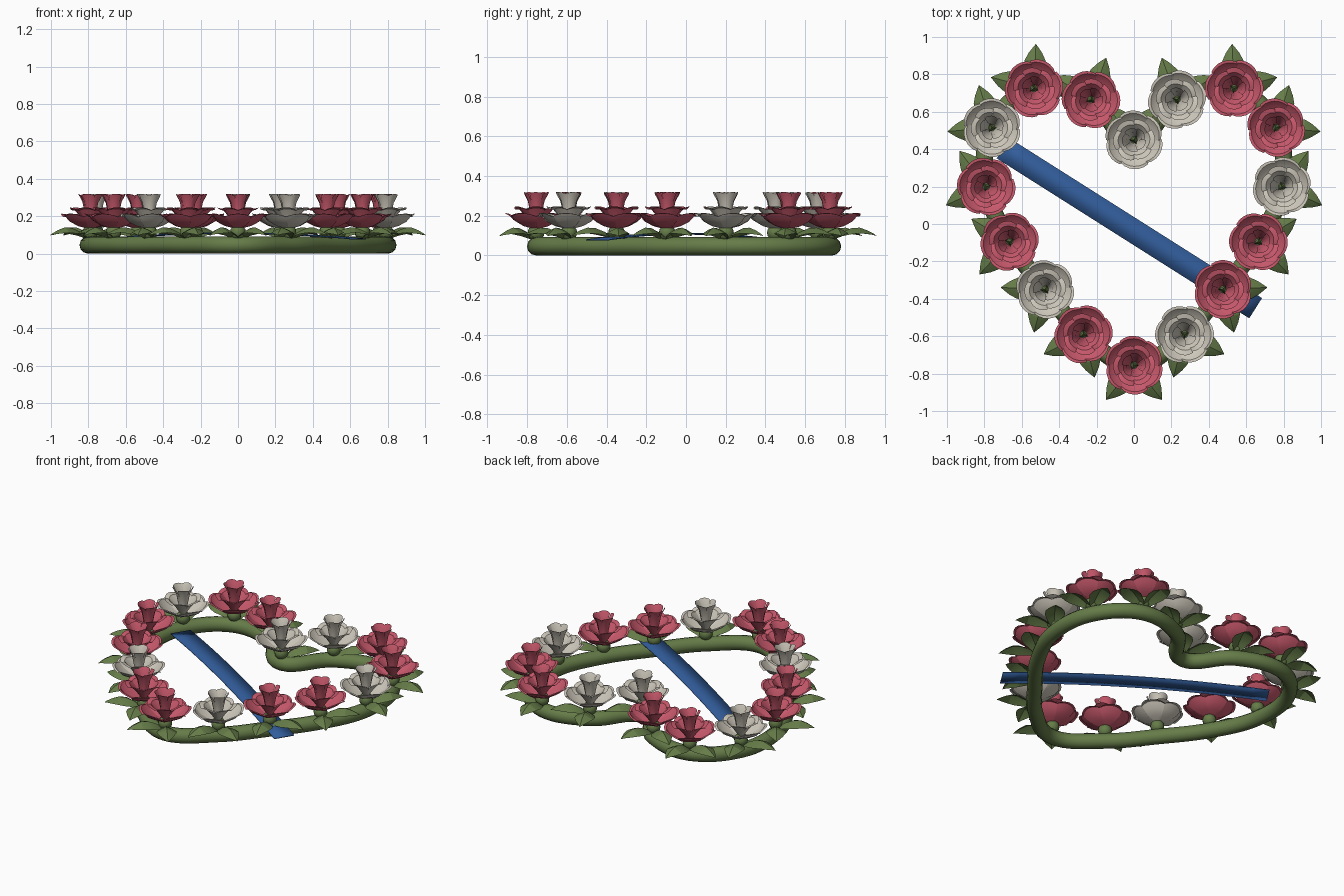
import bpy, bmesh, math
from mathutils import Vector, Matrix

cube = bpy.data.objects.get("Cube")
if cube:
    bpy.data.objects.remove(cube, do_unlink=True)


def material(name, rgb):
    m = bpy.data.materials.new(name)
    m.use_nodes = True
    m.diffuse_color = (*rgb, 1)
    bsdf = m.node_tree.nodes["Principled BSDF"]
    bsdf.inputs["Base Color"].default_value = (*rgb, 1)
    bsdf.inputs["Roughness"].default_value = 0.7
    return m


ROSE = material("rose_pink", (0.58, 0.1, 0.15))
CREAM = material("cream_white", (0.62, 0.58, 0.5))
GREEN = material("leaf_green", (0.13, 0.2, 0.065))
BLUE = material("ribbon_blue", (0.032, 0.11, 0.33))


def place(name, mesh, loc=(0, 0, 0), turn=0):
    obj = bpy.data.objects.new(name, mesh)
    obj.location = loc
    obj.rotation_euler.z = turn
    bpy.context.collection.objects.link(obj)
    return obj


def finish(bm, name, mats, angle=40):
    mesh = bpy.data.meshes.new(name)
    bm.to_mesh(mesh)
    bm.free()
    for m in mats:
        mesh.materials.append(m)
    mesh.shade_smooth()
    mesh.set_sharp_from_angle(angle=math.radians(angle))
    return mesh


def grid(bm, rows):
    """Skin a list of equally long point rows."""
    verts = [[bm.verts.new(p) for p in row] for row in rows]
    for a, b in zip(verts, verts[1:]):
        for i in range(len(a) - 1):
            bm.faces.new((a[i], a[i + 1], b[i + 1], b[i]))


def whorl(bm, profile, count, phase, ruffle):
    """Ring of overlapping petals following an (r, z) profile."""
    half = math.pi / count * 1.12
    steps = 6
    for k in range(count):
        mid = phase + k * math.tau / count
        rows = []
        for j, (r, z) in enumerate(profile):
            t = j / (len(profile) - 1)
            row = []
            for i in range(steps + 1):
                u = 2 * i / steps - 1
                a = mid + u * half * (1 - 0.1 * t * t)
                rr = r * (1 - 0.07 * t * u * u) + 0.004 * u * t
                row.append((rr * math.cos(a), rr * math.sin(a), z + ruffle * t * (0.5 - u * u)))
            rows.append(row)
        grid(bm, rows)


def flower_mesh(name, petal):
    bm = bmesh.new()
    # outer, middle and inner petals
    whorl(bm, [(.02, .135), (.07, .15), (.115, .175), (.142, .205), (.157, .205)], 6, 0, .018)
    whorl(bm, [(.02, .15), (.05, .195), (.085, .235), (.112, .24)], 6, math.pi / 6, .014)
    whorl(bm, [(.018, .15), (.03, .215), (.042, .275), (.064, .315)], 5, 0.3, .008)
    petal_faces = len(bm.faces)
    # bulb under the petals and small pointed heart inside the cup
    bmesh.ops.create_uvsphere(bm, u_segments=12, v_segments=8, radius=0.042,
                              matrix=Matrix.Translation((0, 0, .115)))
    bmesh.ops.create_cone(bm, cap_ends=True, segments=3, radius1=.026, radius2=.004, depth=.06,
                          matrix=Matrix.Translation((0, 0, .22)))
    bm.faces.ensure_lookup_table()
    for f in bm.faces[petal_faces:]:
        f.material_index = 1
    return finish(bm, name, [petal, GREEN], 35)


def leaf_mesh():
    bm = bmesh.new()
    spine = [(.01, .015, .085), (.06, .042, .118), (.11, .06, .138), (.15, .056, .14),
             (.19, .036, .126), (.22, .014, .11), (.237, .001, .098)]
    rows = []
    for r, w, z in spine:
        rows.append([(r, u * w, z - 0.5 * w * abs(u) ** 1.3) for u in (-1, -.5, 0, .5, 1)])
    grid(bm, rows)
    return finish(bm, "leaf", [GREEN], 20)


# flower positions around the heart, from the bottom tip up the left side to the cleft
half_heart = [(0, -.755), (.27, -.59), (.475, -.35), (.665, -.095), (.79, .2),
              (.76, .515), (.535, .725), (.23, .665), (0, .45)]
spots = half_heart + [(-x, y) for x, y in half_heart[-2:0:-1]]
cream_spots = {1, 4, 7, 8, 11, 14}
cream_spots.remove(11)
cream_spots.add(11)

# round heart-shaped frame
curve = bpy.data.curves.new("heart_path", "CURVE")
curve.dimensions = "3D"
curve.bevel_depth = 0.046
curve.bevel_resolution = 4
curve.resolution_u = 8
spline = curve.splines.new("BEZIER")
spline.bezier_points.add(len(spots) - 1)
spline.use_cyclic_u = True
for i, (p, (x, y)) in enumerate(zip(spline.bezier_points, spots)):
    before, after = Vector(spots[i - 1]), Vector(spots[(i + 1) % len(spots)])
    here = Vector((x, y))
    tangent = (after - before).normalized()
    p.co = (x, y, .046)
    p.handle_left_type = p.handle_right_type = "FREE"
    p.handle_left = (*(here - tangent * (here - before).length * .36), .046)
    p.handle_right = (*(here + tangent * (after - here).length * .36), .046)
path = place("heart_path", curve)
bpy.context.view_layer.update()
frame = bpy.data.meshes.new_from_object(path.evaluated_get(bpy.context.evaluated_depsgraph_get()))
bpy.data.objects.remove(path, do_unlink=True)
frame.materials.clear()
frame.materials.append(GREEN)
frame.shade_smooth()
place("heart_frame", frame)

# flowers, each with two leaves pointing away from the middle
rose = flower_mesh("rose_flower", ROSE)
cream = flower_mesh("cream_flower", CREAM)
leaf = leaf_mesh()
for i, (x, y) in enumerate(spots):
    out = math.atan2(y, x)
    place(f"flower_{i + 1}", cream if i in cream_spots else rose, (x, y, 0), out)
    for side, s in (("a", 1), ("b", -1)):
        place(f"leaf_{i + 1}_{side}", leaf, (x, y, 0), out + s * math.radians(39))

# gently arched sash across the heart
start, end = Vector((-.70, .405)), Vector((.65, -.45))
across = (end - start).normalized().orthogonal() * 0.064
bm = bmesh.new()
rows = []
for i in range(17):
    t = i / 16
    c = start.lerp(end, t)
    z = 0.078 + 0.032 * (1 - (2 * t - 1) ** 2)
    rows.append([(*(c + across), z), (*(c - across), z)])
grid(bm, rows)
bmesh.ops.recalc_face_normals(bm, faces=bm.faces)
sash = place("ribbon_sash", finish(bm, "ribbon_sash", [BLUE]))
solid = sash.modifiers.new("thickness", "SOLIDIFY")
solid.thickness = 0.006
solid.offset = 0
